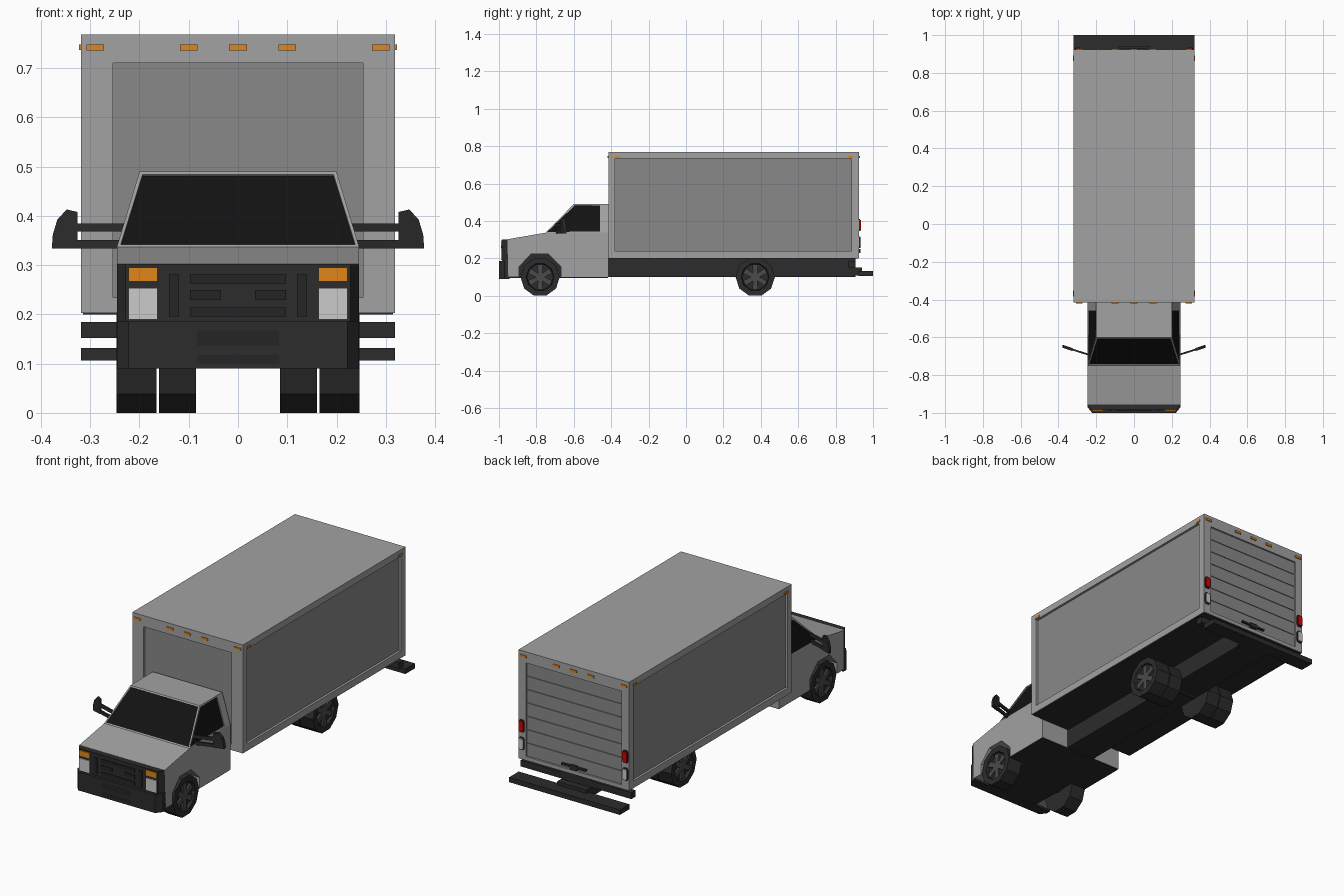
import bpy, bmesh, math
from mathutils import Vector

if "Cube" in bpy.data.objects:
    bpy.data.objects.remove(bpy.data.objects["Cube"])


def material(name, r, g=None, b=None):
    m = bpy.data.materials.new(name)
    m.diffuse_color = (r, r if g is None else g, r if b is None else b, 1)
    m.use_nodes = True
    m.node_tree.nodes["Principled BSDF"].inputs["Base Color"].default_value = m.diffuse_color
    return m


GREY = material("body_grey", 0.36)
PANEL = material("panel_grey", 0.25)
DARK = material("dark_trim", 0.025)
TRIM = material("grille_trim", 0.018)
RIM = material("rim_grey", 0.07)
GLASS = material("glass", 0.006)
AMBER = material("amber", 0.75, 0.24, 0.01)
RED = material("red", 0.7, 0.0, 0.0)
WHITE = material("lamp_white", 0.8)


def finish(name, bm, *mats):
    bmesh.ops.recalc_face_normals(bm, faces=bm.faces)
    me = bpy.data.meshes.new(name)
    bm.to_mesh(me)
    bm.free()
    for m in mats:
        me.materials.append(m)
    ob = bpy.data.objects.new(name, me)
    bpy.context.collection.objects.link(ob)
    return ob


def loft(lower, upper):
    """Closed solid between two matching loops of points."""
    bm = bmesh.new()
    a = [bm.verts.new(p) for p in lower]
    b = [bm.verts.new(p) for p in upper]
    n = len(a)
    bm.faces.new(a)
    bm.faces.new(b[::-1])
    for i in range(n):
        bm.faces.new((a[i], b[i], b[(i + 1) % n], a[(i + 1) % n]))
    bmesh.ops.recalc_face_normals(bm, faces=bm.faces)
    return bm


def prism_bm(pts, axis, lo, hi):
    def put(p, t):
        q = list(p)
        q.insert(axis, t)
        return q
    return loft([put(p, lo) for p in pts], [put(p, hi) for p in pts])


def prism(name, pts, axis, lo, hi, mat):
    return finish(name, prism_bm(pts, axis, lo, hi), mat)


def rect(y0, y1, z0, z1):
    return [(y0, z0), (y1, z0), (y1, z1), (y0, z1)]


def box(name, x0, x1, y0, y1, z0, z1, mat):
    return prism(name, rect(y0, y1, z0, z1), 0, min(x0, x1), max(x0, x1), mat)


def facing(bm, direction, limit=0.6):
    return max(bm.faces, key=lambda f: f.normal.dot(Vector(direction)))


# Cargo box with a recessed panel on the front, back and both sides
X, Y0, Y1, Z0, Z1 = 0.319, -0.415, 0.924, 0.203, 0.768
bm = prism_bm(rect(Y0, Y1, Z0, Z1), 0, -X, X)
side = ((-2, -0.38, 0.24), (2, 0.886, 0.733))
recesses = [((1, 0, 0), side), ((-1, 0, 0), side),
            ((0, -1, 0), ((-0.254, -2, 0.234), (0.254, 2, 0.71))),
            ((0, 1, 0), ((-0.275, -2, 0.222), (0.275, 2, 0.71)))]
for d, (lo, hi) in recesses:
    f = facing(bm, d)
    bmesh.ops.inset_individual(bm, faces=[f], thickness=0.02)
    for v in f.verts:
        v.co = [min(max(c, l), h) if abs(l) > 1 else (l if c < (l + h) / 2 else h)
                for c, l, h in zip(v.co, lo, hi)]
    bmesh.ops.inset_individual(bm, faces=[f], thickness=0.0001, depth=-0.012)
    f.material_index = 1
finish("cargo_box", bm, GREY, PANEL)
box("cargo_floor", -0.315, 0.315, -0.41, 0.92, 0.2, 0.204, DARK)

# Roller door slats and handle
step = (0.71 - 0.222) / 7
for i in range(7):
    z = 0.222 + i * step
    box("door_slat", -0.274, 0.274, 0.908, 0.917, z + 0.0015, z + step - 0.0015, PANEL)
box("door_handle", -0.07, 0.07, 0.915, 0.928, 0.236, 0.246, DARK)
box("door_latch", -0.02, 0.02, 0.915, 0.932, 0.228, 0.25, DARK)

# Marker lights on front, back and sides, and the tail lights
for x in (-0.29, -0.1, 0, 0.1, 0.29):
    box("front_marker", x - 0.018, x + 0.018, Y0 - 0.005, Y0, 0.736, 0.748, AMBER)
    box("rear_marker", x - 0.018, x + 0.018, Y1, Y1 + 0.005, 0.736, 0.748, AMBER)
for s in (-1, 1):
    for y in (-0.368, 0.878):
        box("side_marker", s * X, s * (X + 0.004), y - 0.015, y + 0.015, 0.737, 0.748, AMBER)
    for name, z, m in (("tail_lamp", 0.377, RED), ("reverse_lamp", 0.286, WHITE)):
        for w, h, d, mm in ((0.016, 0.032, 0.006, DARK), (0.013, 0.027, 0.011, m)):
            x = s * 0.299
            lamp = [(x - w, z - h * 0.7), (x - w * 0.6, z - h), (x + w * 0.6, z - h), (x + w, z - h * 0.7),
                    (x + w, z + h * 0.7), (x + w * 0.6, z + h), (x - w * 0.6, z + h), (x - w, z + h * 0.7)]
            prism(name, lamp, 1, Y1, Y1 + d, mm)

# Chassis, rear bumper bar and loading step
box("chassis", -0.085, 0.085, -0.42, 0.905, 0.1, 0.203, DARK)
box("rear_bar", -X, X, 0.87, 0.905, 0.152, 0.185, DARK)
box("step_bracket", -0.085, 0.085, 0.89, 0.94, 0.107, 0.15, DARK)
box("rear_step", -X, X, 0.922, 1.0, 0.106, 0.132, DARK)

# Cab lower body with wheel arch, and dark underbody
profile = [(-0.95, 0.1), (-0.892, 0.1), (-0.892, 0.155), (-0.83, 0.222), (-0.735, 0.222), (-0.668, 0.155),
           (-0.668, 0.1), (-0.415, 0.1), (-0.415, 0.337), (-0.75, 0.337), (-0.955, 0.302)]
prism("cab_body", profile, 0, -0.246, 0.246, GREY)
box("underbody", -0.155, 0.155, -0.95, -0.42, 0.096, 0.24, DARK)
box("cab_floor", -0.244, 0.244, -0.667, -0.417, 0.096, 0.101, DARK)

# Cab upper part with inset glass
lower = [(-0.246, -0.75, 0.337), (0.246, -0.75, 0.337), (0.246, -0.415, 0.337), (-0.246, -0.415, 0.337)]
upper = [(-0.2, -0.6, 0.49), (0.2, -0.6, 0.49), (0.2, -0.415, 0.49), (-0.2, -0.415, 0.49)]
bm = loft(lower, upper)
for d in ((0, -1, 0.9), (1, 0, 0.2), (-1, 0, 0.2)):
    f = facing(bm, d)
    bmesh.ops.inset_individual(bm, faces=[f], thickness=0.01)
    if d[0]:
        for v in f.verts:
            if v.co.y > -0.5:
                v.co.y = -0.46
    bmesh.ops.inset_individual(bm, faces=[f], thickness=0.0001, depth=-0.005)
    f.material_index = 1
finish("cab_top", bm, GREY, GLASS)

# Grille and bumper with chamfered corners
def nose(front, c):
    return [(-0.246, -0.945), (-0.246, front + 0.03), (-c, front), (c, front), (0.246, front + 0.03), (0.246, -0.945)]


prism("grille", nose(-0.985, 0.228), 2, 0.18, 0.301, DARK)
prism("front_bumper", nose(-1.0, 0.222), 2, 0.09, 0.186, DARK)
for x0, x1, z0, z1 in ((-0.097, 0.097, 0.263, 0.281), (-0.097, 0.097, 0.196, 0.214),
                       (-0.097, -0.035, 0.229, 0.249), (0.035, 0.097, 0.229, 0.249),
                       (-0.14, -0.12, 0.196, 0.281), (0.12, 0.14, 0.196, 0.281)):
    box("grille_bar", x0, x1, -0.989, -0.98, z0, z1, TRIM)
for z0, z1 in ((0.136, 0.167), (0.1, 0.118)):
    box("bumper_slot", -0.083, 0.083, -1.0005, -0.99, z0, z1, TRIM)

for s in (-1, 1):
    # Headlights and indicators
    box("headlight", s * 0.163, s * 0.222, -0.99, -0.97, 0.19, 0.254, WHITE)
    box("indicator", s * 0.163, s * 0.222, -0.99, -0.97, 0.267, 0.295, AMBER)
    # Mirror head and two arms, swept backwards
    head = [(0.326, 0.334), (0.378, 0.334), (0.376, 0.362), (0.367, 0.392), (0.348, 0.413), (0.326, 0.408)]
    arms = [[(0.225, z), (0.33, z), (0.33, z + 0.017), (0.225, z + 0.017)] for z in (0.334, 0.368)]
    for name, pts, t in (("mirror_head", head, 0.008), ("mirror_arm", arms[0], 0.005), ("mirror_arm", arms[1], 0.005)):
        ob = prism(name, [(s * x, z) for x, z in pts], 1, -0.692 - t, -0.692 + t, DARK)
        for v in ob.data.vertices:
            v.co.y += (abs(v.co.x) - 0.24) * 0.32

# Ten-sided wheels with recessed rims and spokes, doubled at the rear
def ring(r, n, y, z):
    return [(y + r * math.cos(math.tau * i / n), z + r * math.sin(math.tau * i / n)) for i in range(n)]


def wheel(name, s, x0, x1, y):
    zc = 0.1
    bm = prism_bm(ring(0.105, 10, y, zc), 0, min(s * x0, s * x1), max(s * x0, s * x1))
    f = facing(bm, (s, 0, 0))
    bmesh.ops.inset_individual(bm, faces=[f], thickness=0.03)
    bmesh.ops.inset_individual(bm, faces=[f], thickness=0.004, depth=-0.016)
    finish(name, bm, DARK)
    a, b = sorted((s * (x1 - 0.02), s * (x1 - 0.007)))
    prism(name + "_hub", ring(0.026, 10, y, zc), 0, a, b, RIM)
    for i in range(6):
        t = math.tau * (i + 0.5) / 6
        c, n = math.cos(t), math.sin(t)
        spoke = [(0.015, -0.011), (0.066, -0.015), (0.066, 0.015), (0.015, 0.011)]
        prism(name + "_spoke", [(y + u * c - v * n, zc + u * n + v * c) for u, v in spoke], 0, a, b, RIM)


for s in (-1, 1):
    wheel("front_wheel", s, 0.165, 0.247, -0.78)
    wheel("rear_outer_wheel", s, 0.165, 0.247, 0.37)
    wheel("rear_inner_wheel", s, 0.085, 0.16, 0.37)
for y in (-0.78, 0.37):
    prism("axle", ring(0.02, 8, y, 0.115), 0, -0.17, 0.17, DARK)
